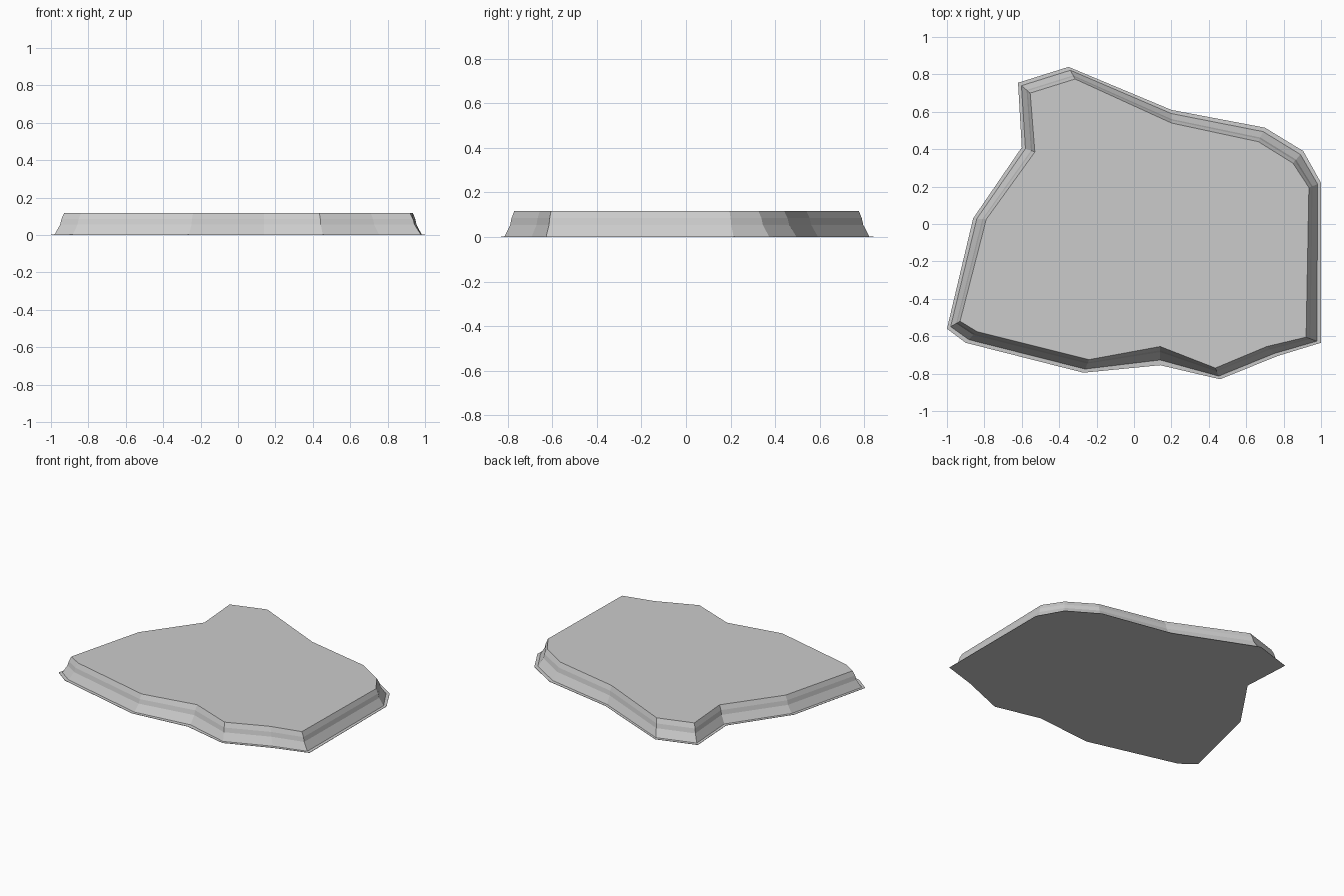
import bpy, bmesh

if "Cube" in bpy.data.objects:
    bpy.data.objects.remove(bpy.data.objects["Cube"])

# Ground outline and top outline of the rock slab, counterclockwise
base = [(-1.0, -.56), (-.90, -.635), (-.27, -.795), (.14, -.755), (.46, -.83),
        (.77, -.705), (1.0, -.635), (1.0, .22), (.905, .39), (.70, .515),
        (.20, .61), (-.35, .84), (-.62, .755), (-.60, .41), (-.86, .03)]
top = [(-.93, -.52), (-.84, -.575), (-.24, -.725), (.14, -.655), (.435, -.77),
       (.71, -.655), (.92, -.605), (.935, .195), (.85, .325), (.665, .44),
       (.20, .54), (-.315, .775), (-.555, .70), (-.53, .385), (-.79, .025)]

# Edge profile: (blend from ground to top outline, height)
profile = [(0, 0), (0, .002), (.28, .003), (.7, .055), (.8, .085), (1, .117)]

grey = bpy.data.materials.new("stone grey")
grey.diffuse_color = (.6, .6, .6, 1)
grey.use_nodes = True
grey.node_tree.nodes["Principled BSDF"].inputs["Base Color"].default_value = grey.diffuse_color

bm = bmesh.new()
rings = [[bm.verts.new((a[0] + (b[0] - a[0]) * t, a[1] + (b[1] - a[1]) * t, z))
          for a, b in zip(base, top)] for t, z in profile]

# Sloping sides with a thin flat skirt
n = len(base)
for lo, hi in zip(rings, rings[1:]):
    for i in range(n):
        j = (i + 1) % n
        bm.faces.new((lo[i], lo[j], hi[j], hi[i]))

# Flat top and underside
bm.faces.new(rings[-1])
bm.faces.new(rings[0][::-1])

mesh = bpy.data.meshes.new("rock_slab")
bm.to_mesh(mesh)
bm.free()
mesh.materials.append(grey)
bpy.context.collection.objects.link(bpy.data.objects.new("rock_slab", mesh))
